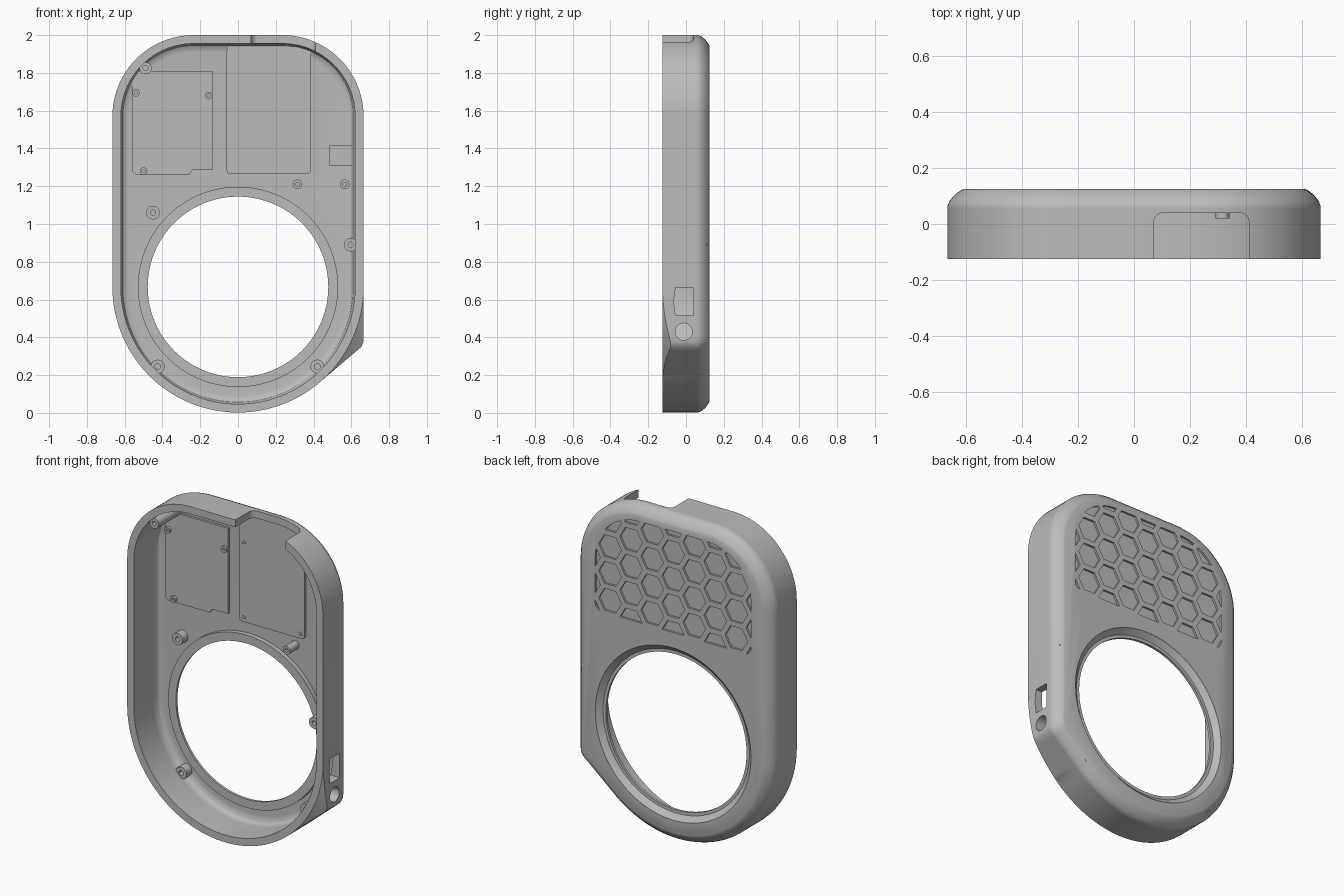
import bpy, bmesh
from math import sin, cos, pi, radians, hypot
from mathutils import Vector

if "Cube" in bpy.data.objects:
    bpy.data.objects.remove(bpy.data.objects["Cube"], do_unlink=True)

GREY = bpy.data.materials.new("matte grey")
GREY.use_nodes = True
GREY.diffuse_color = (0.5, 0.5, 0.5, 1)
GREY.node_tree.nodes["Principled BSDF"].inputs["Base Color"].default_value = (0.5, 0.5, 0.5, 1)

BACK, FRONT, FLOOR = 0.125, -0.125, 0.108
RING_Z, RADIUS = 0.667, 0.665
parts = []


def add_loft(bm, rings, wrap=False):
    """Skin a row of equal-length point rings; cap the ends or join them."""
    rows = [[bm.verts.new(p) for p in ring] for ring in rings]
    n = len(rows[0])
    pairs = list(zip(rows, rows[1:])) + ([(rows[-1], rows[0])] if wrap else [])
    for a, b in pairs:
        for i in range(n):
            j = (i + 1) % n
            bm.faces.new((a[i], a[j], b[j], b[i]))
    if not wrap:
        bm.faces.new(rows[0])
        bm.faces.new(rows[-1])


def make(name, *lofts, wrap=False, keep=True):
    bm = bmesh.new()
    for rings in lofts:
        add_loft(bm, rings, wrap)
    bmesh.ops.recalc_face_normals(bm, faces=bm.faces)
    mesh = bpy.data.meshes.new(name)
    bm.to_mesh(mesh)
    bm.free()
    mesh.materials.append(GREY)
    obj = bpy.data.objects.new(name, mesh)
    bpy.context.scene.collection.objects.link(obj)
    if keep:
        parts.append(obj)
    return obj


def cut(target, name, *lofts):
    """Subtract lofted solids and remove the cutter."""
    tool = make(name, *lofts, keep=False)
    mod = target.modifiers.new("cut", "BOOLEAN")
    mod.operation, mod.object, mod.solver = "DIFFERENCE", tool, "EXACT"
    deps = bpy.context.evaluated_depsgraph_get()
    mesh = bpy.data.meshes.new_from_object(target.evaluated_get(deps))
    target.modifiers.clear()
    target.data = mesh
    bpy.data.objects.remove(tool, do_unlink=True)


def arc(cx, cz, r, start, end, n):
    angles = [radians(start + (end - start) * i / n) for i in range(n + 1)]
    return [(cx + r * cos(a), cz + r * sin(a)) for a in angles]


def at(y, points):
    return [(x, y, z) for x, z in points]


def circle(x, z, r, y, n=24):
    return at(y, arc(x, z, r, 0, 360, n)[:-1])


def slab(points, y0, y1):
    return [at(y0, points), at(y1, points)]


def lug_rise(degrees):
    """Extra radius of the corner lug: two tangents to the round end."""
    t = min(24.8 - abs(24.8 - (360 - degrees)), 23.6)
    return RADIUS / cos(radians(t)) - RADIUS if t > 0 else 0


def outline(inset, y, lug=True, front_slope=0):
    """Rounded top corners, a half-round bottom and the lug on one side."""
    r = 0.43 - inset
    ring = at(y, arc(0.235, 1.57, r, 0, 90, 24) + arc(-0.235, 1.57, r, 90, 180, 24))
    for i in range(91):
        a = 180 + 2 * i
        rise = lug_rise(a) if lug else 0
        reach = RADIUS - inset + rise
        ring.append((reach * cos(radians(a)), y + front_slope * rise,
                     RING_Z + reach * sin(radians(a))))
    return ring


# Open-fronted shell: floor, inner wall, rim, outer wall, softened back edge
inner = [(0.09, FLOOR), (0.072, 0.106), (0.056, 0.097), (0.048, 0.082), (0.045, 0.062),
         (0.045, 0.055), (0.045, FRONT)]
outer = [(0, 0.055), (0, 0.064), (0.008, 0.083), (0.025, 0.103), (0.048, 0.12), (0.06, BACK)]
shell = make("case_shell", [outline(d, y, lug=False) for d, y in inner]
             + [outline(0, FRONT, lug=False), outline(0, FRONT + 0.001, front_slope=0.7)]
             + [outline(d, y) for d, y in outer])

# Large round opening
cut(shell, "opening_cutter", [circle(0, RING_Z, 0.529, y, 96) for y in (0, 0.2)])

# Cable slot through the top edge, open to the front
slot = ([(0.07, -0.2)] + arc(0.105, 0.005, 0.035, 180, 90, 6)
        + arc(0.375, 0.005, 0.035, 90, 0, 6) + [(0.41, -0.2)])
cut(shell, "slot_cutter", [[(x, y, z) for x, y in slot] for z in (1.88, 2.1)])

# Side ports: a window with a pointed front edge and a round hole
window = [(-0.055, 0.515), (0.037, 0.515), (0.037, 0.665), (-0.055, 0.665), (-0.065, 0.59)]
button = arc(-0.012, 0.43, 0.045, 0, 360, 32)[:-1]
cut(shell, "port_cutter", *[[[(x, y, z) for y, z in shape] for x in (0.45, 0.8)]
                            for shape in (window, button)])

# Honeycomb pockets on the back, trimmed to a rounded panel
panel = (arc(0.23, 1.61, 0.3, 0, 90, 8) + arc(-0.23, 1.61, 0.3, 90, 180, 8)
         + arc(-0.49, 1.33, 0.04, 180, 270, 3) + arc(0.49, 1.33, 0.04, 270, 360, 3))
pitch = 0.165
bm = bmesh.new()
for col in range(-4, 5):
    for row in range(5):
        z = 1.2875 + pitch * (row + 0.5 * (col % 2))
        hexagon = circle(col * pitch * 0.866, z, pitch * 0.465, BACK, 6)
        bm.faces.new([bm.verts.new(p) for p in hexagon])
for (x0, z0), (x1, z1) in zip(panel, panel[1:] + panel[:1]):
    if hypot(x1 - x0, z1 - z0) > 0.001:
        geom = bm.verts[:] + bm.edges[:] + bm.faces[:]
        bmesh.ops.bisect_plane(bm, geom=geom, plane_co=(x0, 0, z0),
                               plane_no=Vector((z1 - z0, 0, x0 - x1)), clear_outer=True)
pockets = [slab([(v.co.x, v.co.z) for v in f.verts], 0.113, 0.2)
           for f in bm.faces if f.calc_area() > 0.0003]
bm.free()
cut(shell, "honeycomb_cutter", *pockets)

# Lipped ring around the opening, flared toward the back
ring = [(0.478, 0.08), (0.53, 0.08), (0.53, BACK), (0.497, 0.095), (0.478, 0.095)]
make("opening_ring", [circle(0, RING_Z, r, y, 96) for r, y in ring], wrap=True)

# Raised board pads on the inner floor
left_pad = [(-0.56, 1.28), (-0.54, 1.26), (-0.26, 1.26), (-0.24, 1.285),
            (-0.135, 1.285), (-0.135, 1.81), (-0.53, 1.81), (-0.56, 1.78)]
make("small_board_pad", slab(left_pad, 0.094, 0.11))
right_pad = (arc(0.365, 1.92, 0.02, 0, 90, 4) + arc(-0.04, 1.92, 0.02, 90, 180, 4)
             + arc(-0.04, 1.285, 0.02, 180, 270, 4) + arc(0.365, 1.285, 0.02, 270, 360, 4))
make("large_board_pad", slab(right_pad, 0.094, 0.11))
sensor_pad = [(0.485, 1.31), (0.605, 1.31), (0.605, 1.415), (0.485, 1.415)]
make("sensor_pad", slab(sensor_pad, 0.092, 0.11))


# Hollow screw posts: x, z, radius, front end
def post(name, x, z, r, tip):
    hole = r * 0.4
    make(name, [circle(x, z, r, 0.111), circle(x, z, r, tip),
                circle(x, z, hole, tip), circle(x, z, hole, min(tip + 0.05, 0.1))])


for x, z, r, tip in [(-0.45, 1.06, 0.036, 0.055), (0.315, 1.21, 0.025, 0.02),
                     (0.565, 1.21, 0.025, 0.02), (-0.425, 0.245, 0.037, 0.055),
                     (0.42, 0.245, 0.037, 0.055), (0.597, 0.89, 0.035, -0.115),
                     (-0.49, 1.825, 0.032, -0.115)]:
    post("screw_post", x, z, r, tip)
for x, z in [(-0.54, 1.695), (-0.155, 1.68), (-0.5, 1.28)]:
    post("board_post", x, z, 0.02, 0.08)
for x in (-0.03, 0.355):
    for z in (1.29, 1.75):
        post("board_eyelet", x, z, 0.014, 0.091)

# Smooth the curves, keep the edges crisp
bpy.ops.object.select_all(action="DESELECT")
for obj in parts:
    obj.select_set(True)
bpy.context.view_layer.objects.active = shell
bpy.ops.object.shade_smooth_by_angle(angle=radians(30))
